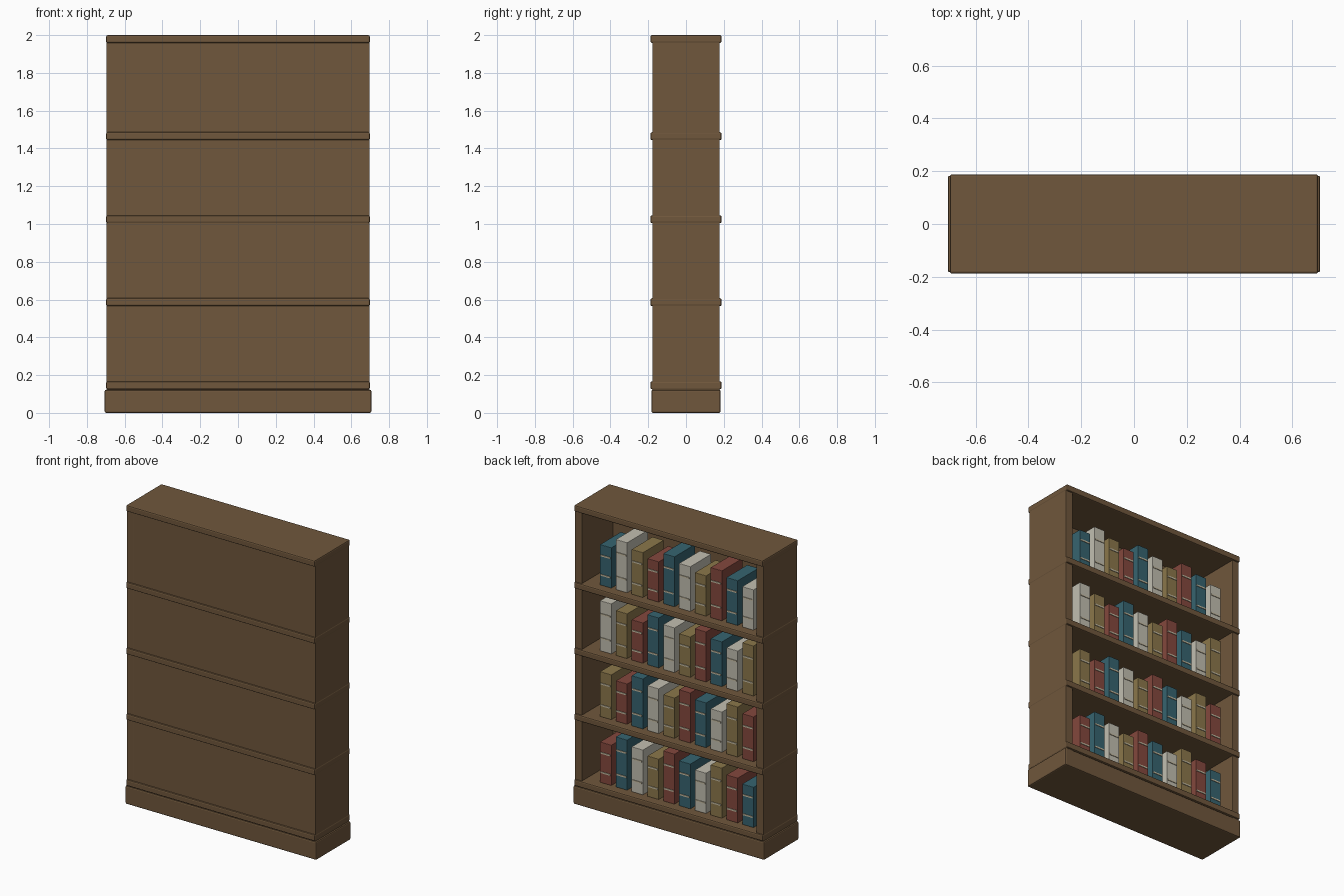
import bpy
from mathutils import Vector

cube = bpy.data.objects.get("Cube")
if cube:
    bpy.data.objects.remove(cube, do_unlink=True)


def material(name, rgb):
    mat = bpy.data.materials.new(name)
    mat.use_nodes = True
    color = (*rgb, 1)
    mat.diffuse_color = color
    bsdf = next(n for n in mat.node_tree.nodes if n.type == "BSDF_PRINCIPLED")
    bsdf.inputs["Base Color"].default_value = color
    bsdf.inputs["Roughness"].default_value = 0.8
    return mat


wood = material("brown wood", (0.16, 0.095, 0.045))
band_paint = material("pale band", (0.56, 0.50, 0.36))
covers = [
    material("teal cover", (0.037, 0.127, 0.162)),
    material("cream cover", (0.54, 0.52, 0.44)),
    material("gold cover", (0.26, 0.185, 0.07)),
    material("red cover", (0.23, 0.064, 0.047)),
]


def box(name, low, high, mat, bevel=0.0):
    """Box between two opposite corners, optionally with softened edges."""
    low, high = Vector(low), Vector(high)
    bpy.ops.mesh.primitive_cube_add(size=1, location=(low + high) / 2)
    obj = bpy.context.object
    obj.name = name
    obj.scale = high - low
    bpy.ops.object.transform_apply(location=False, rotation=False, scale=True)
    obj.data.materials.append(mat)
    if bevel:
        mod = obj.modifiers.new("soft edges", "BEVEL")
        mod.width = bevel
        mod.segments = 2
    return obj


# Case: plinth, two sides and the closed panel
WIDE, INNER, DEEP = 0.696, 0.645, 0.178
box("plinth", (-0.706, -0.183, 0), (0.706, 0.183, 0.122), wood, 0.008)
for side, s in (("left", 1), ("right", -1)):
    x0, x1 = sorted((s * INNER, s * WIDE))
    box(side + "_side", (x0, -DEEP, 0.12), (x1, DEEP, 1.965), wood, 0.002)
box("closed_panel", (-INNER, -DEEP, 0.12), (INNER, -0.152, 1.965), wood)

# Shelves and top board
shelf_tops = [1.486, 1.046, 0.607, 0.167]
for i, top in enumerate([2.0] + shelf_tops):
    name = f"shelf_{i}" if i else "top_board"
    box(name, (-WIDE - 0.002, -0.188, top - 0.042), (WIDE + 0.002, 0.188, top), wood, 0.008)

# Books, with colours and heights cycling along each shelf
heights = [0.27, 0.335, 0.30]
PITCH, THICK, SPINE, BACK = 0.1168, 0.084, 0.13, -0.09
for row, z in enumerate(shelf_tops):
    for i in range(10):
        x1 = 0.545 - PITCH * i
        x0 = x1 - THICK
        h = heights[(row + i) % 3]
        label = f"{row + 1}_{i + 1}"
        box("book_" + label, (x0, BACK, z), (x1, SPINE, z + h), covers[(row + i) % 4], 0.002)
        # Raised bands across the spine
        for part, frac in (("lower", 0.26), ("upper", 0.74)):
            zb = z + h * frac
            box(f"{part}_band_{label}", (x0 + 0.006, SPINE - 0.002, zb - 0.005),
                (x1 - 0.006, SPINE + 0.004, zb + 0.005), band_paint)
